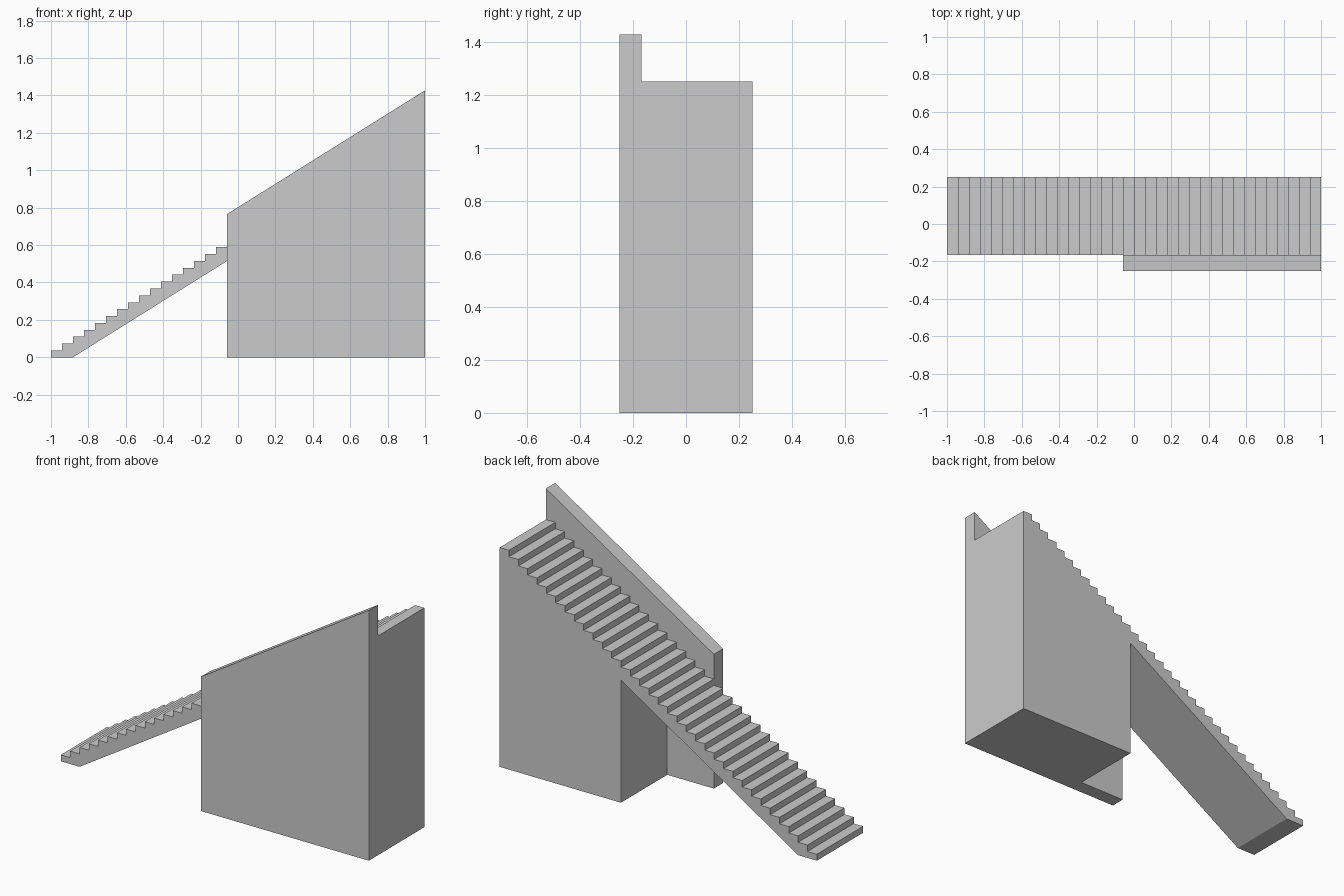
import bpy
import bmesh

if "Cube" in bpy.data.objects:
    bpy.data.objects.remove(bpy.data.objects["Cube"])

STEPS = 34
RUN, RISE = 2 / STEPS, 1.25 / STEPS
SLOPE = RISE / RUN

concrete = bpy.data.materials.new("concrete_grey")
concrete.diffuse_color = (0.6, 0.6, 0.6, 1)
concrete.use_nodes = True
concrete.node_tree.nodes["Principled BSDF"].inputs["Base Color"].default_value = concrete.diffuse_color


def extrude_profile(name, profile, y0, y1):
    """Extrude an x-z outline from y0 to y1 as a flat-shaded solid."""
    bm = bmesh.new()
    face = bm.faces.new([bm.verts.new((x, y0, z)) for x, z in profile])
    result = bmesh.ops.extrude_face_region(bm, geom=[face])
    verts = [v for v in result["geom"] if isinstance(v, bmesh.types.BMVert)]
    bmesh.ops.translate(bm, verts=verts, vec=(0, y1 - y0, 0))
    bmesh.ops.recalc_face_normals(bm, faces=bm.faces[:])
    mesh = bpy.data.meshes.new(name)
    bm.to_mesh(mesh)
    bm.free()
    mesh.materials.append(concrete)
    obj = bpy.data.objects.new(name, mesh)
    bpy.context.collection.objects.link(obj)
    return obj


# Stair flight: stepped top, solid base under the upper part, sloped soffit
soffit_x = -1 + 2 * RUN
base_x = -1 + 21 * RUN
outline = [(-1, 0)]
for i in range(STEPS):
    z = (i + 1) * RISE
    outline += [(-1 + i * RUN, z), (-1 + (i + 1) * RUN, z)]
outline += [(1, 0), (base_x, 0), (base_x, (base_x - soffit_x) * SLOPE), (soffit_x, 0)]
extrude_profile("stair_flight", outline, -0.167, 0.25)

# Side wall: tall slab with a top edge parallel to the stairs
wall_x = -1 + 16 * RUN
wall_top = 1.427
extrude_profile("side_wall", [
    (wall_x, 0), (1, 0), (1, wall_top), (wall_x, wall_top - (1 - wall_x) * SLOPE),
], -0.25, -0.167)
